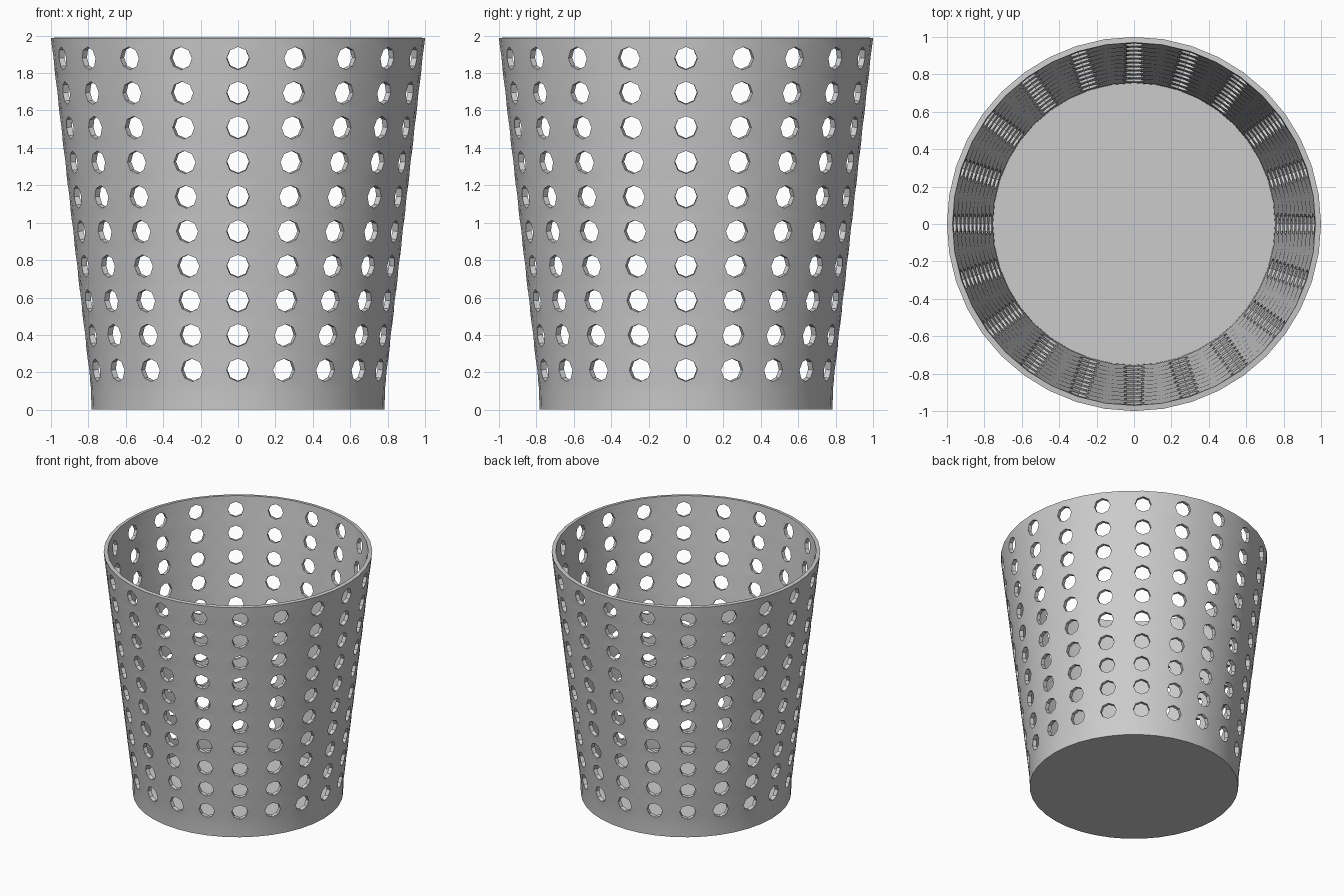
import bpy, bmesh, math

if "Cube" in bpy.data.objects:
    bpy.data.objects.remove(bpy.data.objects["Cube"])

COLS, ROWS = 20, 10
SEG = COLS * 2
Z_FIRST, PITCH = 0.212, 0.1852      # first hole row and row spacing
HOLE_R = 0.061
TOP = 1.987

def radius(z):
    return max(0.783, 0.773 + 0.1143 * z)

def point(bm, ang, z):
    r = radius(z)
    return bm.verts.new((r * math.cos(ang), r * math.sin(ang), z))

bm = bmesh.new()
step = 2 * math.pi / SEG

# Rings: base, the edges and middles of every hole row, rim
levels = [0.0] + [Z_FIRST + (j - 1) * PITCH / 2 for j in range(2 * ROWS + 1)] + [TOP]
grid = []
for k, z in enumerate(levels):
    ring = []
    for i in range(SEG):
        hole_centre = i % 2 == 0 and k % 2 == 0 and 0 < k < len(levels) - 1
        ring.append(None if hole_centre else point(bm, i * step, z))
    grid.append(ring)

# Plain bands below and above the perforation
for k in (0, len(levels) - 2):
    for i in range(SEG):
        n = (i + 1) % SEG
        bm.faces.new((grid[k][i], grid[k][n], grid[k + 1][n], grid[k + 1][i]))

# Perforated cells: an eight-sided hole joined to its cell border
around = [(1, 0), (1, 1), (0, 1), (-1, 1), (-1, 0), (-1, -1), (0, -1), (1, -1)]
for row in range(ROWS):
    k = 2 + 2 * row
    zc = levels[k]
    for c in range(COLS):
        i = 2 * c
        border = [grid[k + dz][(i + dx) % SEG] for dx, dz in around]
        hole = []
        for q in range(8):
            a = q * math.pi / 4
            ang = i * step + HOLE_R * math.cos(a) / radius(zc)
            hole.append(point(bm, ang, zc + HOLE_R * math.sin(a)))
        for q in range(8):
            p = (q + 1) % 8
            bm.faces.new((hole[q], border[q], border[p], hole[p]))

# Closed bottom
bm.faces.new(list(reversed(grid[0])))
bmesh.ops.recalc_face_normals(bm, faces=bm.faces[:])

mesh = bpy.data.meshes.new("perforated_basket")
bm.to_mesh(mesh)
bm.free()
basket = bpy.data.objects.new("perforated_basket", mesh)
bpy.context.collection.objects.link(basket)

# Wall thickness, inward
solid = basket.modifiers.new("wall", 'SOLIDIFY')
solid.thickness = 0.03
solid.offset = -1
solid.use_even_offset = True

grey = bpy.data.materials.new("light_grey")
grey.diffuse_color = (0.6, 0.6, 0.6, 1)
grey.use_nodes = True
grey.node_tree.nodes["Principled BSDF"].inputs["Base Color"].default_value = grey.diffuse_color
mesh.materials.append(grey)

bpy.context.view_layer.objects.active = basket
basket.select_set(True)
bpy.ops.object.modifier_apply(modifier="wall")
bpy.ops.object.shade_smooth_by_angle(angle=math.radians(30))
